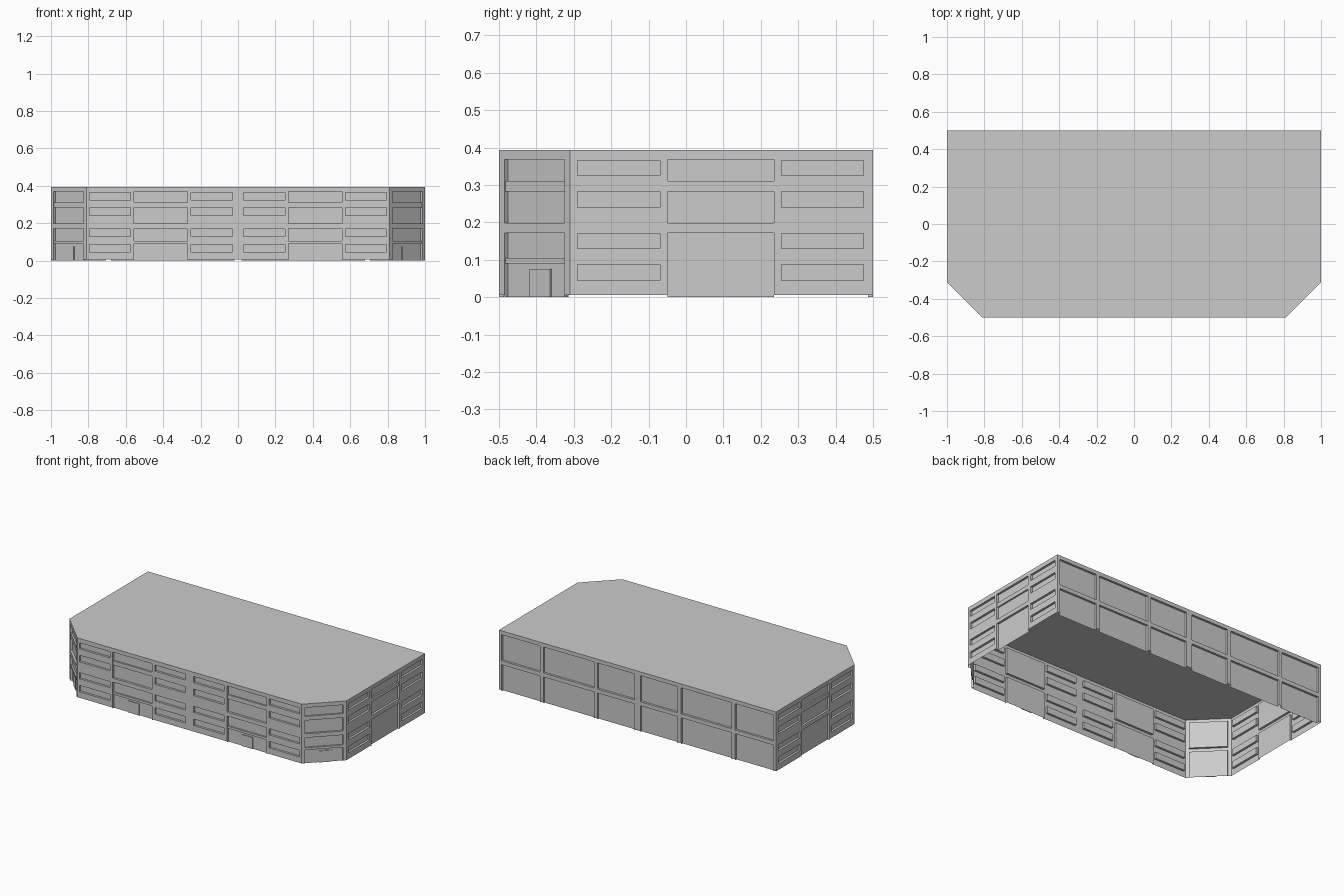
import bpy
import bmesh
from mathutils import Vector

cube = bpy.data.objects.get("Cube")
if cube:
    bpy.data.objects.remove(cube, do_unlink=True)

TOP, BASE, DEPTH = 0.393, 0.006, 0.014
WINDOWS = [(0.045, 0.087), (0.13, 0.17), (0.24, 0.283), (0.325, 0.365)]
STOREYS = [(0, 0.172), (0.198, 0.368)]
SILL_LOW, SILL_HIGH = (0.09, 0.105), (0.283, 0.31)

grey = bpy.data.materials.new("plain_grey")
grey.use_nodes = True
colour = (0.6, 0.6, 0.6, 1)
grey.diffuse_color = colour
grey.node_tree.nodes["Principled BSDF"].inputs["Base Color"].default_value = colour


def finish(name, bm, mirror=True):
    bmesh.ops.remove_doubles(bm, verts=bm.verts, dist=0.0001)
    mesh = bpy.data.meshes.new(name)
    bm.to_mesh(mesh)
    bm.free()
    mesh.materials.append(grey)
    obj = bpy.data.objects.new(name, mesh)
    bpy.context.collection.objects.link(obj)
    if mirror:
        obj.modifiers.new("mirror", 'MIRROR').use_axis[0] = True
    return obj


def wall_frame(start, end):
    """Return a function placing (along, height, inset) on a wall, and its length."""
    a, b = Vector((*start, 0)), Vector((*end, 0))
    along = (b - a).normalized()
    inward = Vector((-along.y, along.x, 0))
    return (lambda u, z, d=0: a + along * u + inward * d + Vector((0, 0, z))), (b - a).length


def wall(name, start, end, recesses):
    """Single-skin wall with rectangular recessed panels."""
    at, length = wall_frame(start, end)
    bm = bmesh.new()

    def quad(*points):
        bm.faces.new([bm.verts.new(at(*p)) for p in points])

    us = sorted({0, length, *(u for r in recesses for u in r[:2])})
    zs = sorted({BASE, TOP, *(z for r in recesses for z in r[2:] if z > 0)})
    for u0, u1 in zip(us, us[1:]):
        for z0, z1 in zip(zs, zs[1:]):
            u, z = (u0 + u1) / 2, (z0 + z1) / 2
            if not any(r[0] < u < r[1] and r[2] < z < r[3] for r in recesses):
                quad((u0, z0), (u1, z0), (u1, z1), (u0, z1))
    for u0, u1, z0, z1 in recesses:
        rim = [(u0, z0), (u1, z0), (u1, z1), (u0, z1)]
        quad(*[(*p, DEPTH) for p in rim])
        for i, p in enumerate(rim):
            q = rim[(i + 1) % 4]
            if i == 0 and z0 < BASE:
                continue
            quad(p, q, (*q, DEPTH), (*p, DEPTH))
    return finish(name, bm)


def plate(name, start, end, u, z, thick):
    """Raised strip standing on the recessed plane."""
    at, _ = wall_frame(start, end)
    bm = bmesh.new()
    back = [bm.verts.new(at(a, b, DEPTH)) for a, b in
            ((u[0], z[0]), (u[1], z[0]), (u[1], z[1]), (u[0], z[1]))]
    front = [bm.verts.new(at(a, b, DEPTH - thick)) for a, b in
             ((u[0], z[0]), (u[1], z[0]), (u[1], z[1]), (u[0], z[1]))]
    bm.faces.new(front)
    for i in range(4):
        j = (i + 1) % 4
        bm.faces.new((back[i], back[j], front[j], front[i]))
    return finish(name, bm)


def grid(bays, rows):
    return [(*bay, *row) for bay in bays for row in rows]


# Half outline; the mirror modifier makes the other half
MID_FRONT, FRONT, SIDE = (0, -0.5), (0.81, -0.5), (1, -0.31)
BACK, MID_BACK = (1, 0.5), (0, 0.5)

# Front wall: window bays around one tall bay
front_bay = (0.27, 0.555)
wall("front_wall", MID_FRONT, FRONT,
     grid([(0.03, 0.25), (0.575, 0.795)], WINDOWS) + grid([front_bay], STOREYS))

# Angled corner wall
corner_bay = (0.021, 0.248)
wall("corner_wall", FRONT, SIDE, grid([corner_bay], STOREYS))

# Side wall
side_bay = (0.26, 0.545)
wall("side_wall", SIDE, BACK,
     grid([(0.02, 0.24), (0.565, 0.785)], WINDOWS) + grid([side_bay], STOREYS))

# Back wall: plain panels
wall("back_wall", BACK, MID_BACK,
     grid([(0.02, 0.295), (0.32, 0.685), (0.71, 0.98)], STOREYS))

# Sills and doors inside the tall bays
for label, ends, bay, door in (("front", (MID_FRONT, FRONT), front_bay, (0.37, 0.45)),
                               ("corner", (FRONT, SIDE), corner_bay, (0.106, 0.184))):
    plate(label + "_lower_sill", *ends, bay, SILL_LOW, 0.01)
    plate(label + "_upper_sill", *ends, bay, SILL_HIGH, 0.01)
    plate(label + "_door", *ends, door, (0, 0.075), 0.005)
plate("side_upper_sill", SIDE, BACK, side_bay, SILL_HIGH, 0.01)

# Flat roof
bm = bmesh.new()
half = [FRONT, SIDE, BACK]
outline = half + [(-x, y) for x, y in reversed(half)]
bm.faces.new([bm.verts.new((x, y, TOP)) for x, y in outline])
finish("roof", bm, mirror=False)
